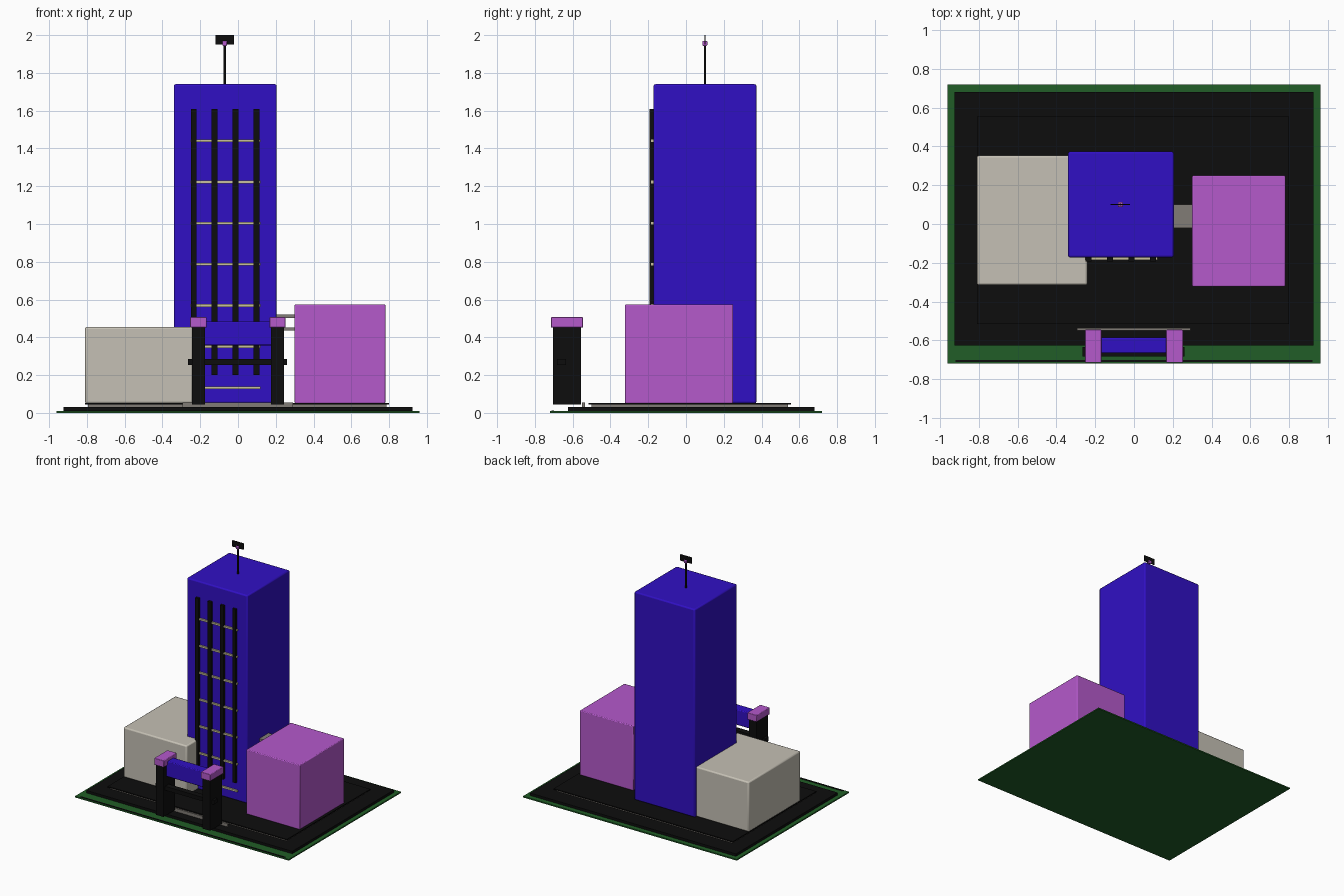
import bpy, bmesh, math
from mathutils import Matrix

if "Cube" in bpy.data.objects:
    bpy.data.objects.remove(bpy.data.objects["Cube"])


def material(name, r, g, b):
    m = bpy.data.materials.new(name)
    m.diffuse_color = (r, g, b, 1)
    m.use_nodes = True
    m.node_tree.nodes["Principled BSDF"].inputs["Base Color"].default_value = m.diffuse_color
    return m


BLUE = material("deep blue", 0.03, 0.005, 0.55)
STONE = material("pale stone", 0.56, 0.53, 0.46)
PURPLE = material("orchid purple", 0.46, 0.10, 0.60)
GREEN = material("lawn green", 0.015, 0.11, 0.02)
BLACK = material("black", 0.004, 0.004, 0.004)
GREY = material("warm grey", 0.22, 0.20, 0.18)
CREAM = material("cream ledge", 0.60, 0.54, 0.34)


def finish(name, bm, mat):
    me = bpy.data.meshes.new(name)
    bm.to_mesh(me)
    bm.free()
    me.materials.append(mat)
    ob = bpy.data.objects.new(name, me)
    bpy.context.collection.objects.link(ob)
    return ob


def box(name, x, y, z, mat, bevel=0.0):
    """Box from (min, max) pairs, with optional rounded edges."""
    bm = bmesh.new()
    size = [b - a for a, b in (x, y, z)]
    mid = [(a + b) / 2 for a, b in (x, y, z)]
    bmesh.ops.create_cube(bm, size=1, matrix=Matrix.Translation(mid) @ Matrix.Diagonal((*size, 1)))
    ob = finish(name, bm, mat)
    if bevel:
        mod = ob.modifiers.new("bevel", 'BEVEL')
        mod.width = bevel
        mod.segments = 2
    return ob


# Stepped ground
box("lawn", (-0.96, 0.96), (-0.72, 0.72), (0, 0.01), GREEN)
box("front_kerb", (-0.92, 0.92), (-0.712, -0.70), (0.005, 0.013), BLACK)
box("lower_terrace", (-0.925, 0.925), (-0.625, 0.68), (0.01, 0.03), BLACK)
box("terrace_core", (-0.795, 0.785), (-0.50, 0.54), (0.03, 0.044), GREY)
box("upper_terrace", (-0.81, 0.80), (-0.515, 0.555), (0.044, 0.052), BLACK)

# Main buildings
box("tower", (-0.34, 0.205), (-0.172, 0.373), (0.05, 1.74), BLUE, 0.01)
box("left_annex", (-0.81, -0.24), (-0.315, 0.352), (0.05, 0.455), STONE, 0.01)
box("right_annex", (0.30, 0.78), (-0.323, 0.25), (0.05, 0.575), PURPLE, 0.006)

# Covered link between tower and right annex
box("bridge_deck", (0.19, 0.31), (-0.02, 0.10), (0.435, 0.452), GREY)
box("bridge_roof", (0.19, 0.31), (-0.02, 0.10), (0.502, 0.522), GREY)

# Tower front: mullions and floor ledges
for i in range(4):
    cx = -0.235 + i * 0.111
    box(f"mullion_{i + 1}", (cx - 0.015, cx + 0.015), (-0.192, -0.165), (0.20, 1.61), BLACK)
for i in range(7):
    cz = 0.133 + i * 0.2178
    box(f"ledge_{i + 1}", (-0.252, 0.12), (-0.186, -0.165), (cz - 0.007, cz + 0.007), CREAM)

# Entrance gate
for side, cx in (("left", -0.21), ("right", 0.209)):
    box(f"{side}_gate_pillar", (cx - 0.034, cx + 0.034), (-0.705, -0.555), (0.045, 0.455), BLACK)
    box(f"{side}_gate_cap", (cx - 0.043, cx + 0.043), (-0.715, -0.545), (0.452, 0.507), PURPLE, 0.004)
box("gate_beam", (-0.18, 0.18), (-0.666, -0.586), (0.358, 0.484), BLUE, 0.006)
box("gate_bar", (-0.265, 0.26), (-0.682, -0.635), (0.253, 0.285), BLACK)
box("gate_threshold", (-0.295, 0.29), (-0.55, -0.535), (0.028, 0.056), GREY)

# Rooftop mast with panel and beacon
bm = bmesh.new()
bmesh.ops.create_cone(bm, cap_ends=True, segments=12, radius1=0.006, radius2=0.006, depth=0.24,
                      matrix=Matrix.Translation((-0.07, 0.10, 1.85)))
finish("mast", bm, BLACK)
box("mast_panel", (-0.12, -0.02), (0.097, 0.103), (1.95, 2.0), BLACK)
box("beacon", (-0.083, -0.057), (0.087, 0.113), (1.943, 1.969), PURPLE, 0.005)

# Smooth the rounded edges, keep corners sharp
for ob in bpy.context.scene.objects:
    ob.select_set(True)
    bpy.context.view_layer.objects.active = ob
bpy.ops.object.shade_smooth_by_angle(angle=math.radians(35))
